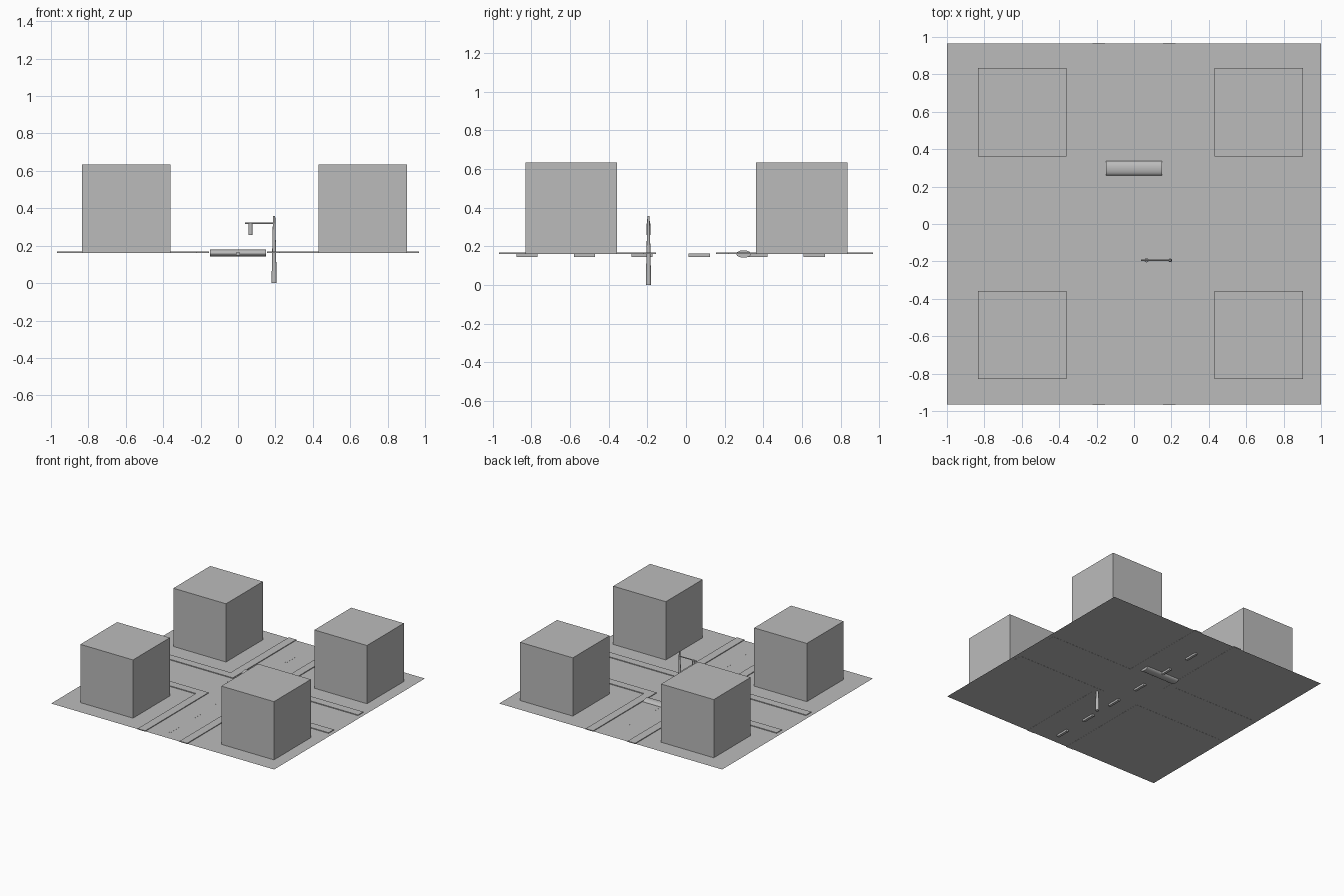
import bpy, bmesh
from mathutils import Matrix, Vector

cube = bpy.data.objects.get("Cube")
if cube:
    bpy.data.objects.remove(cube, do_unlink=True)

GROUND = 0.162

grey = bpy.data.materials.new("plain grey")
grey.use_nodes = True
grey.diffuse_color = (0.5, 0.5, 0.5, 1)
grey.node_tree.nodes["Principled BSDF"].inputs["Base Color"].default_value = (0.5, 0.5, 0.5, 1)


def finish(name, bm, smooth=False):
    """Turn a bmesh into a named grey object."""
    bmesh.ops.recalc_face_normals(bm, faces=bm.faces)
    mesh = bpy.data.meshes.new(name)
    bm.to_mesh(mesh)
    bm.free()
    mesh.materials.append(grey)
    obj = bpy.data.objects.new(name, mesh)
    bpy.context.collection.objects.link(obj)
    if smooth:
        bpy.ops.object.select_all(action='DESELECT')
        obj.select_set(True)
        bpy.context.view_layer.objects.active = obj
        bpy.ops.object.shade_smooth_by_angle()
    return obj


def box(name, centre, size):
    bm = bmesh.new()
    bmesh.ops.create_cube(bm, size=1, matrix=Matrix.Translation(centre) @ Matrix.Diagonal((*size, 1)))
    return finish(name, bm)


def rod(name, start, end, r1, r2, sides=16, squash=1):
    """Round bar between two points; squash flattens it vertically."""
    start, end = Vector(start), Vector(end)
    axis = end - start
    turn = axis.to_track_quat('Z', 'Y').to_matrix().to_4x4()
    place = Matrix.Translation((start + end) / 2) @ Matrix.Diagonal((1, 1, squash, 1)) @ turn
    bm = bmesh.new()
    bmesh.ops.create_cone(bm, cap_ends=True, segments=sides, radius1=r1, radius2=r2,
                          depth=axis.length, matrix=place)
    return finish(name, bm, smooth=True)


# Ground sheet
bm = bmesh.new()
bmesh.ops.create_grid(bm, x_segments=1, y_segments=1, size=1,
                      matrix=Matrix.Translation((0, 0, GROUND)) @ Matrix.Diagonal((1, 0.965, 1, 1)))
ground = finish("ground", bm)
if ground.data.polygons[0].normal.z < 0:
    ground.data.flip_normals()

# Four building blocks
SIDE = 0.472
for x, across in ((-0.597, "right"), (0.667, "left")):
    for y, along in ((-0.593, "front"), (0.598, "back")):
        box(f"building_{along}_{across}", (x, y, GROUND + SIDE / 2), (SIDE, SIDE, SIDE))

# L-shaped pavements, mirrored to all four corners
INNER, OUTER, END = 0.155, 0.222, 0.968
bm = bmesh.new()
outline = [(INNER, INNER), (END, INNER), (END, OUTER), (OUTER, OUTER), (OUTER, END), (INNER, END)]
face = bm.faces.new([bm.verts.new((x, y, GROUND - 0.001)) for x, y in outline])
top = bmesh.ops.extrude_face_region(bm, geom=[face])["geom"]
bmesh.ops.translate(bm, vec=(0, 0, 0.007), verts=[g for g in top if isinstance(g, bmesh.types.BMVert)])
pavement = finish("pavements", bm)
mirror = pavement.modifiers.new("four corners", 'MIRROR')
mirror.use_axis = (True, True, False)

# Lane dashes sunk into the road
for i in range(6):
    box(f"lane_dash_{i + 1}", (0, -0.822 + i * 0.297, GROUND - 0.0075), (0.02, 0.11, 0.016))

# Speed hump
rod("speed_hump", (-0.15, 0.298, GROUND - 0.001), (0.15, 0.298, GROUND - 0.001),
    0.038, 0.038, sides=32, squash=0.5)

# Traffic light: tapered pole, arm and hanging lamp
PX, PY = 0.193, -0.194
rod("light_pole", (PX, PY, 0), (PX, PY, 0.358), 0.014, 0.006)
rod("light_arm", (PX, PY, 0.319), (0.038, PY, 0.319), 0.004, 0.004, sides=12)
rod("signal_lamp", (0.067, PY, 0.258), (0.067, PY, 0.319), 0.011, 0.011)
